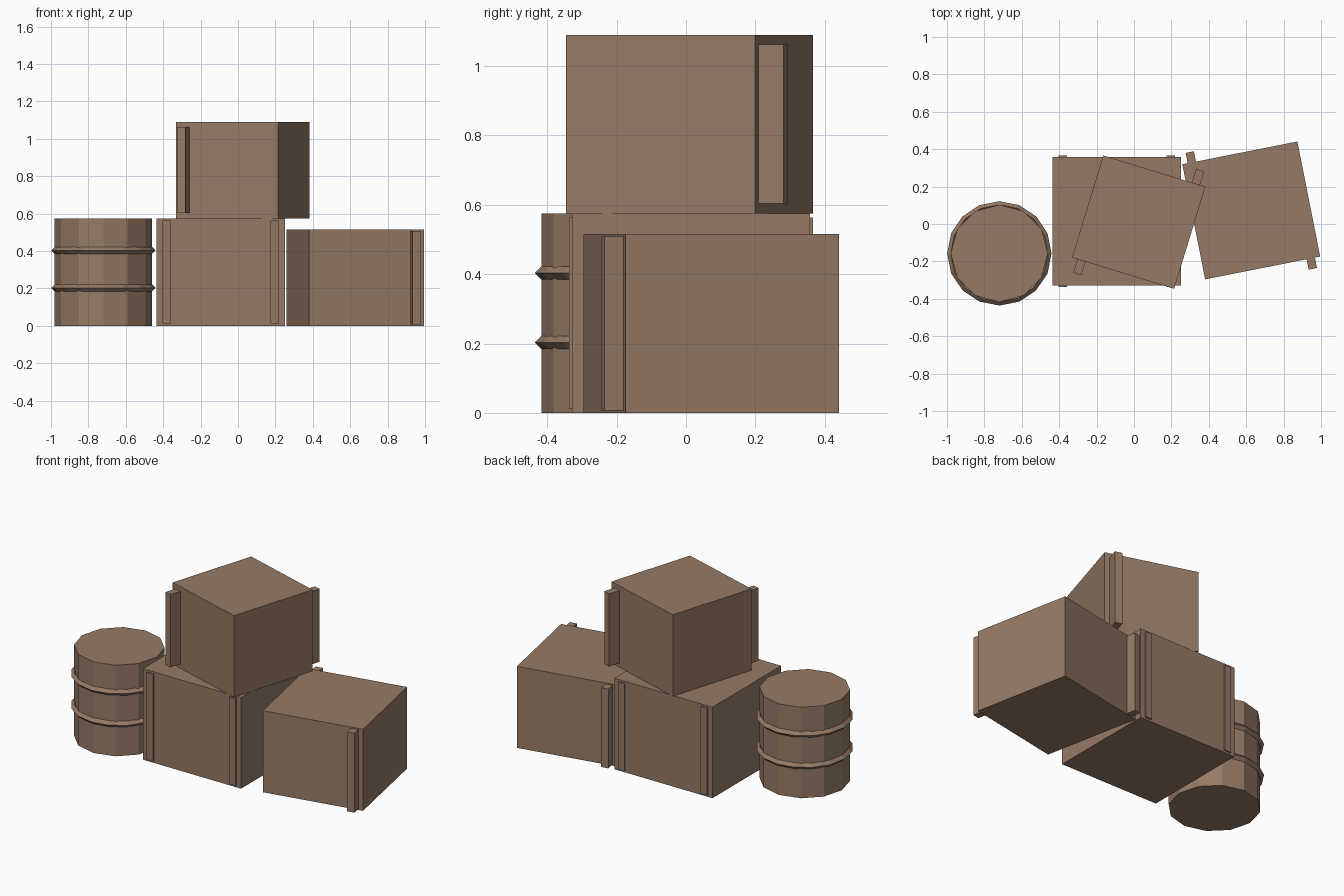
import bpy, bmesh, math
from mathutils import Matrix

if "Cube" in bpy.data.objects:
    bpy.data.objects.remove(bpy.data.objects["Cube"])

# One flat brown for everything
brown = bpy.data.materials.new("weathered_brown")
brown.diffuse_color = (0.305, 0.195, 0.130, 1)
brown.use_nodes = True
brown.node_tree.nodes["Principled BSDF"].inputs["Base Color"].default_value = brown.diffuse_color


def finish(name, bm):
    mesh = bpy.data.meshes.new(name)
    bm.to_mesh(mesh)
    bm.free()
    mesh.materials.append(brown)
    ob = bpy.data.objects.new(name, mesh)
    bpy.context.collection.objects.link(ob)
    return ob


def box(name, centre, angle, offset, size):
    """Box placed at an offset inside a frame turned about z."""
    bm = bmesh.new()
    frame = Matrix.Translation(centre) @ Matrix.Rotation(math.radians(angle), 4, 'Z')
    bmesh.ops.create_cube(
        bm, size=1,
        matrix=frame @ Matrix.Translation(offset) @ Matrix.Diagonal((*size, 1)))
    return finish(name, bm)


def crate(name, centre, angle, width, height, slats, slat_x, slat_tip, margin):
    """Square crate with upright corner slats on its front and back."""
    box(name, centre, angle, (0, 0, height / 2), (width, width, height))
    inner = width / 2 - 0.01
    for i, (sx, sy) in enumerate(slats):
        box(f"{name}_slat_{i + 1}", centre, angle,
            (sx * slat_x, sy * (inner + slat_tip) / 2, height / 2),
            (0.045, slat_tip - inner, height - 2 * margin))


# Crates: large one, turned side one, and the one stacked on top
all_corners = [(-1, -1), (1, -1), (-1, 1), (1, 1)]
crate("large_crate", (-0.092, 0.0145, 0), 0, 0.686, 0.575,
      all_corners, 0.289, 0.352, 0.012)
crate("side_crate", (0.627, 0.0725, 0), 11.2, 0.627, 0.515,
      [(1, -1), (-1, 1)], 0.262, 0.370, 0.007)
crate("top_crate", (0.025, 0.010, 0.575), -17, 0.571, 0.515,
      [(-1, -1), (1, 1)], 0.233, 0.361, 0.028)

# Barrel body
bx, by, br = -0.72, -0.157, 0.26
bm = bmesh.new()
bmesh.ops.create_cone(bm, cap_ends=True, segments=12, radius1=br, radius2=br,
                      depth=0.575, matrix=Matrix.Translation((bx, by, 0.2875)))
finish("barrel", bm)

# Barrel hoops: diamond section swept around
for i, z in enumerate((0.203, 0.403)):
    bm = bmesh.new()
    m = 0.019
    prof = [bm.verts.new((br + m * math.cos(a), 0, m * math.sin(a)))
            for a in (k * math.pi / 2 for k in range(4))]
    edges = [bm.edges.new((prof[k], prof[(k + 1) % 4])) for k in range(4)]
    bmesh.ops.spin(bm, geom=prof + edges, cent=(0, 0, 0), axis=(0, 0, 1),
                   angle=2 * math.pi, steps=16, use_merge=False)
    bmesh.ops.remove_doubles(bm, verts=bm.verts, dist=1e-4)
    bmesh.ops.recalc_face_normals(bm, faces=bm.faces)
    bmesh.ops.transform(bm, verts=bm.verts, matrix=Matrix.Translation((bx, by, z)))
    finish(f"barrel_hoop_{i + 1}", bm)
